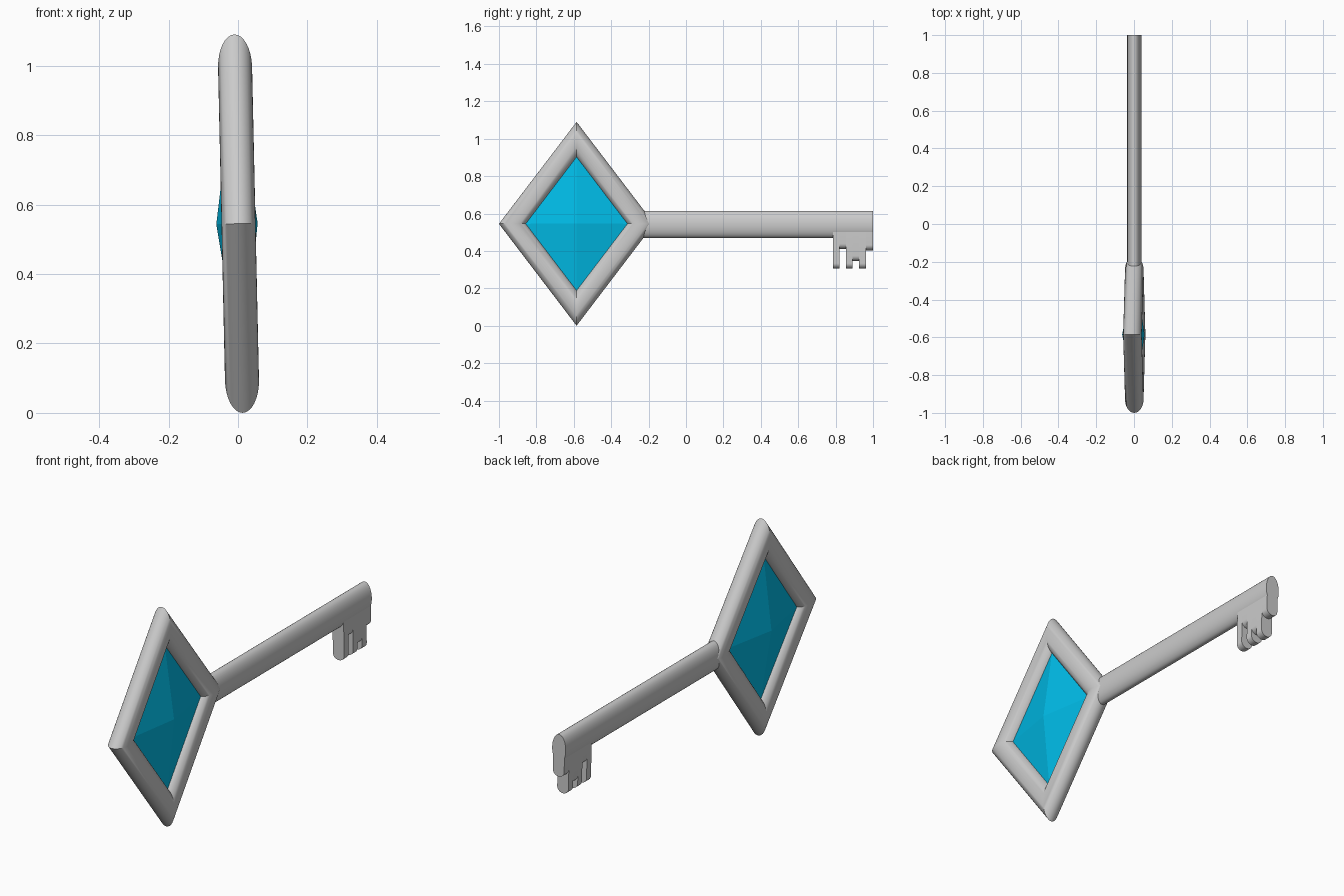
import bpy, bmesh
from math import sin, cos, pi, radians
from mathutils import Matrix

if "Cube" in bpy.data.objects:
    bpy.data.objects.remove(bpy.data.objects["Cube"])

CY, CZ = -0.585, 0.545                      # centre of the diamond head
TILT = (Matrix.Translation((0.0015, 0, CZ)) @ Matrix.Rotation(-0.022, 4, 'Y')
        @ Matrix.Translation((0, 0, -CZ)))  # the whole key leans slightly


def make(name, verts, faces, smooth=True):
    mesh = bpy.data.meshes.new(name)
    mesh.from_pydata(verts, [], faces)
    bm = bmesh.new()
    bm.from_mesh(mesh)
    bmesh.ops.transform(bm, matrix=TILT, verts=bm.verts)
    bmesh.ops.recalc_face_normals(bm, faces=bm.faces)
    bm.to_mesh(mesh)
    bm.free()
    obj = bpy.data.objects.new(name, mesh)
    bpy.context.collection.objects.link(obj)
    if smooth:
        bpy.ops.object.select_all(action='DESELECT')
        obj.select_set(True)
        bpy.context.view_layer.objects.active = obj
        bpy.ops.object.shade_smooth_by_angle(angle=radians(30))
    return obj


def prism(name, profile, y0, y1):
    """Extrude an x-z profile along y."""
    n = len(profile)
    verts = [(x, y, z) for y in (y0, y1) for x, z in profile]
    faces = [(i, (i + 1) % n, n + (i + 1) % n, n + i) for i in range(n)]
    faces += [tuple(range(n)), tuple(range(n, 2 * n))]
    return make(name, verts, faces)


# Head frame: elliptical tube with mitred corners around a diamond
SEG = 32
MID, HALF = 0.825, 0.175                    # ring scale and half thickness
verts = []
for cy, cz in ((1, 0), (0, 1), (-1, 0), (0, -1)):
    for i in range(SEG):
        a = 2 * pi * i / SEG
        s = MID + HALF * cos(a)
        verts.append((0.049 * sin(a), CY + cy * 0.415 * s, CZ + cz * 0.545 * s))
faces = [(c * SEG + i, c * SEG + (i + 1) % SEG,
          (c + 1) % 4 * SEG + (i + 1) % SEG, (c + 1) % 4 * SEG + i)
         for c in range(4) for i in range(SEG)]
make("head_frame", verts, faces)

# Gem: faceted double pyramid set in the frame
gy, gz = 0.415 * MID, 0.545 * MID
verts = [(0, CY + gy, CZ), (0, CY, CZ + gz), (0, CY - gy, CZ), (0, CY, CZ - gz),
         (-0.064, CY, CZ), (0.055, CY, CZ)]
gem = make("gem", verts, [(i, (i + 1) % 4, k) for k in (4, 5) for i in range(4)], False)
mat = bpy.data.materials.new("blue_gem")
mat.diffuse_color = (0.0, 0.5, 0.8, 1)
mat.use_nodes = True
mat.node_tree.nodes["Principled BSDF"].inputs["Base Color"].default_value = mat.diffuse_color
gem.data.materials.append(mat)

# Shaft: elliptical rod
prism("shaft", [(0.0375 * cos(2 * pi * i / SEG), 0.542 + 0.0725 * sin(2 * pi * i / SEG))
                for i in range(SEG)], -0.24, 1.0)


# Key bit: slabs with rounded undersides at different depths
def bit_slab(name, y0, y1, bottom):
    w, r = 0.031, 0.028
    arc = [(w * cos(pi * i / 14), bottom + r - r * sin(pi * i / 14)) for i in range(15)]
    prism(name, [(w, 0.53)] + arc + [(-w, 0.53)], y0, y1)


columns = ((0.785, 0.82, 0.305), (0.82, 0.856, 0.41), (0.856, 0.89, 0.305),
           (0.89, 0.926, 0.345), (0.926, 0.963, 0.305), (0.963, 1.0, 0.403))
for n, (y0, y1, bottom) in enumerate(columns):
    bit_slab(f"bit_tooth_{n + 1}", y0, y1, bottom)
